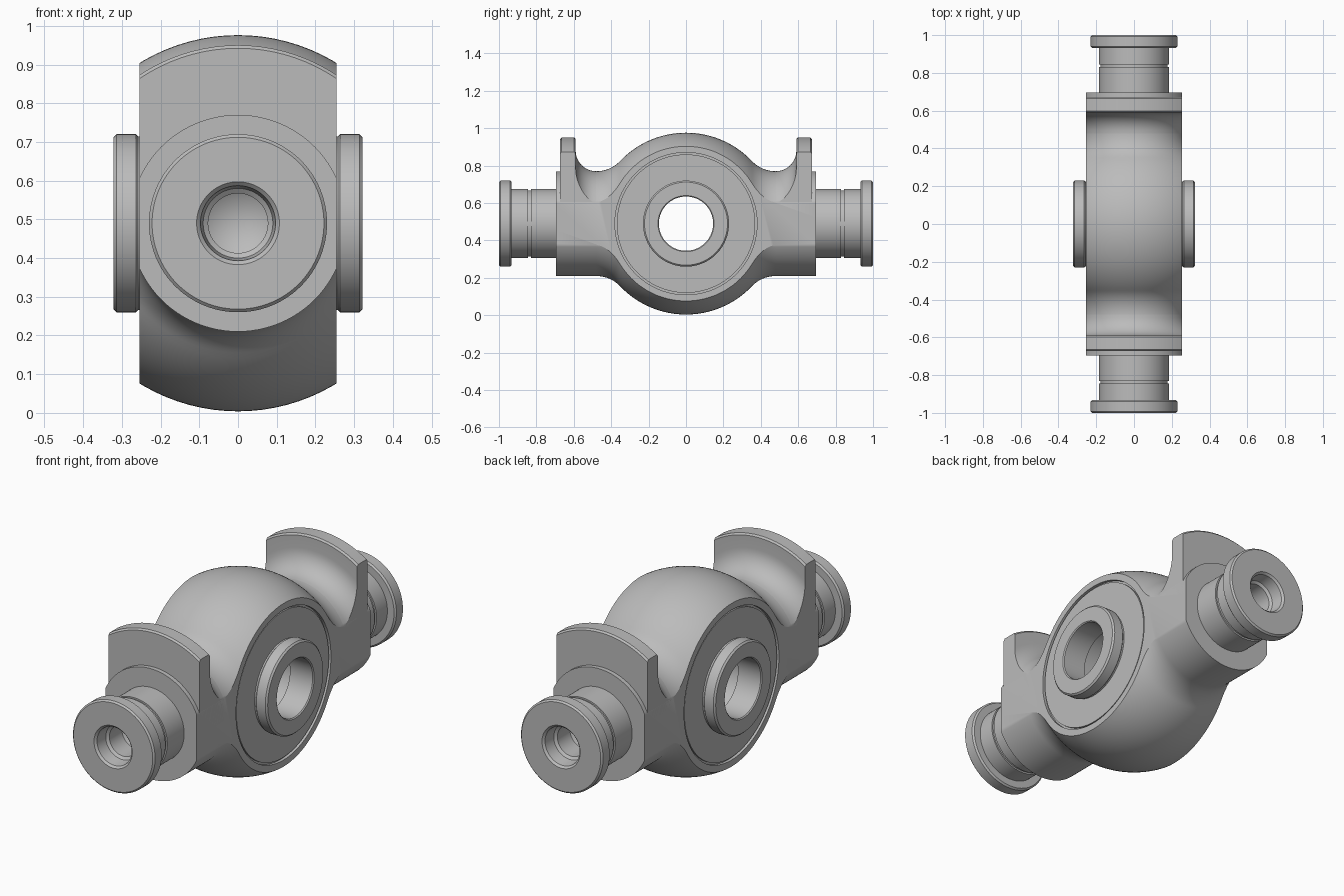
import bpy, bmesh
from math import sin, cos, atan2, pi, radians, hypot

if "Cube" in bpy.data.objects:
    bpy.data.objects.remove(bpy.data.objects["Cube"], do_unlink=True)

MID = 0.49      # height of both axes
BALL = 0.486    # body sphere radius
ARM = 0.28      # arm radius
FLAT = 0.255    # half width between the flat sides

steel = bpy.data.materials.new("grey steel")
steel.use_nodes = True
grey = (0.5, 0.5, 0.5, 1)
steel.diffuse_color = grey
steel.node_tree.nodes["Principled BSDF"].inputs["Base Color"].default_value = grey


def arc(cx, cy, r, a0, a1, n):
    return [(cx + r * cos(a0 + (a1 - a0) * i / n), cy + r * sin(a0 + (a1 - a0) * i / n))
            for i in range(n + 1)]


def mirrored(half):
    """Mirror a profile running outward from the middle plane."""
    return [(-a, r) for a, r in reversed(half)] + half


def lathe(name, profile, axis, closed=False, steps=96):
    """Revolve (along, radius) points about the x or y axis at MID height."""
    bm = bmesh.new()
    rings = []
    for s in range(steps):
        t = 2 * pi * s / steps
        ring = []
        for a, r in profile:
            u, w = r * cos(t), MID + r * sin(t)
            ring.append(bm.verts.new((a, u, w) if axis == "x" else (u, a, w)))
        rings.append(ring)
    count = len(profile)
    for s in range(steps):
        p, q = rings[s], rings[(s + 1) % steps]
        for i in range(count if closed else count - 1):
            j = (i + 1) % count
            bm.faces.new((p[i], p[j], q[j], q[i]))
    bmesh.ops.remove_doubles(bm, verts=bm.verts, dist=1e-5)
    bmesh.ops.recalc_face_normals(bm, faces=bm.faces)
    mesh = bpy.data.meshes.new(name)
    bm.to_mesh(mesh)
    bm.free()
    mesh.materials.append(steel)
    ob = bpy.data.objects.new(name, mesh)
    bpy.context.collection.objects.link(ob)
    return ob


def box(name, low, high):
    bpy.ops.mesh.primitive_cube_add(size=1, location=[(a + b) / 2 for a, b in zip(low, high)])
    ob = bpy.context.object
    ob.name = name
    ob.scale = [b - a for a, b in zip(low, high)]
    ob.hide_render = True
    return ob


def activate(ob):
    bpy.ops.object.select_all(action="DESELECT")
    ob.select_set(True)
    bpy.context.view_layer.objects.active = ob


def cut(ob, cutter, operation):
    activate(ob)
    mod = ob.modifiers.new("cut", "BOOLEAN")
    mod.solver = "EXACT"
    mod.operation = operation
    mod.object = cutter
    bpy.ops.object.modifier_apply(modifier=mod.name)
    bpy.data.objects.remove(cutter, do_unlink=True)


# Ball body, filleted arms and trunnions as one turned profile
fy = 0.48
fr = (fy**2 + ARM**2 - BALL**2) / (2 * (BALL - ARM))
touch = atan2(ARM + fr, fy)
half = arc(0, 0, BALL, pi / 2, touch, 20)[1:]
half += arc(fy, ARM + fr, fr, touch + pi, 1.5 * pi, 12)[1:]
half += [(0.695, ARM), (0.695, 0.185), (0.83, 0.185), (0.83, 0.177), (0.845, 0.177),
         (0.845, 0.185), (0.932, 0.185), (0.932, 0.222), (0.94, 0.23), (0.992, 0.23),
         (1, 0.222), (1, 0.107), (0.99, 0.097), (0.93, 0.09), (0.92, 0.077),
         (0.82, 0.077), (0.775, 0)]
body = lathe("trunnion_body", mirrored([(0, BALL)] + half)[0:], "y")
cut(body, box("side_trim", (-FLAT, -2, -1), (FLAT, 2, 2)), "INTERSECT")

# Cross bore with a wider middle, and grooved recesses in the flat sides
bore = [(0.19, 0.165), (0.19, 0.145), (0.25, 0.145), (0.25, 0.37), (0.24, 0.37),
        (0.24, 0.38), (0.4, 0.38), (0.4, 0)]
cut(body, lathe("bore_cutter", mirrored(bore), "x"), "DIFFERENCE")
parts = [body]

# Upright stop plates with a concave root, on the upper half only
for side, label in ((-1, "front"), (1, "back")):
    fillet = arc(fy, ARM + 0.11, 0.11, 1.5 * pi, 2 * pi, 10)
    profile = fillet + [(0.59, 0.452), (0.598, 0.46), (0.665, 0.46), (0.673, 0.452),
                        (0.673, 0.2), (fy, 0.2)]
    plate = lathe(label + "_stop_plate", [(side * a, r) for a, r in profile], "y", closed=True)
    cut(plate, box("plate_trim", (-FLAT, -2, MID), (FLAT, 2, 2)), "INTERSECT")
    parts.append(plate)

# Bored hubs on the flat sides
for side, label in ((-1, "right"), (1, "left")):
    ring = [(0.245, 0.145), (0.245, 0.224), (0.258, 0.224), (0.264, 0.23), (0.314, 0.23),
            (0.322, 0.222), (0.322, 0.15), (0.317, 0.145)]
    parts.append(lathe(label + "_hub", [(side * a, r) for a, r in ring], "x", closed=True))

for ob in parts:
    activate(ob)
    bpy.ops.object.shade_smooth_by_angle(angle=radians(25))
